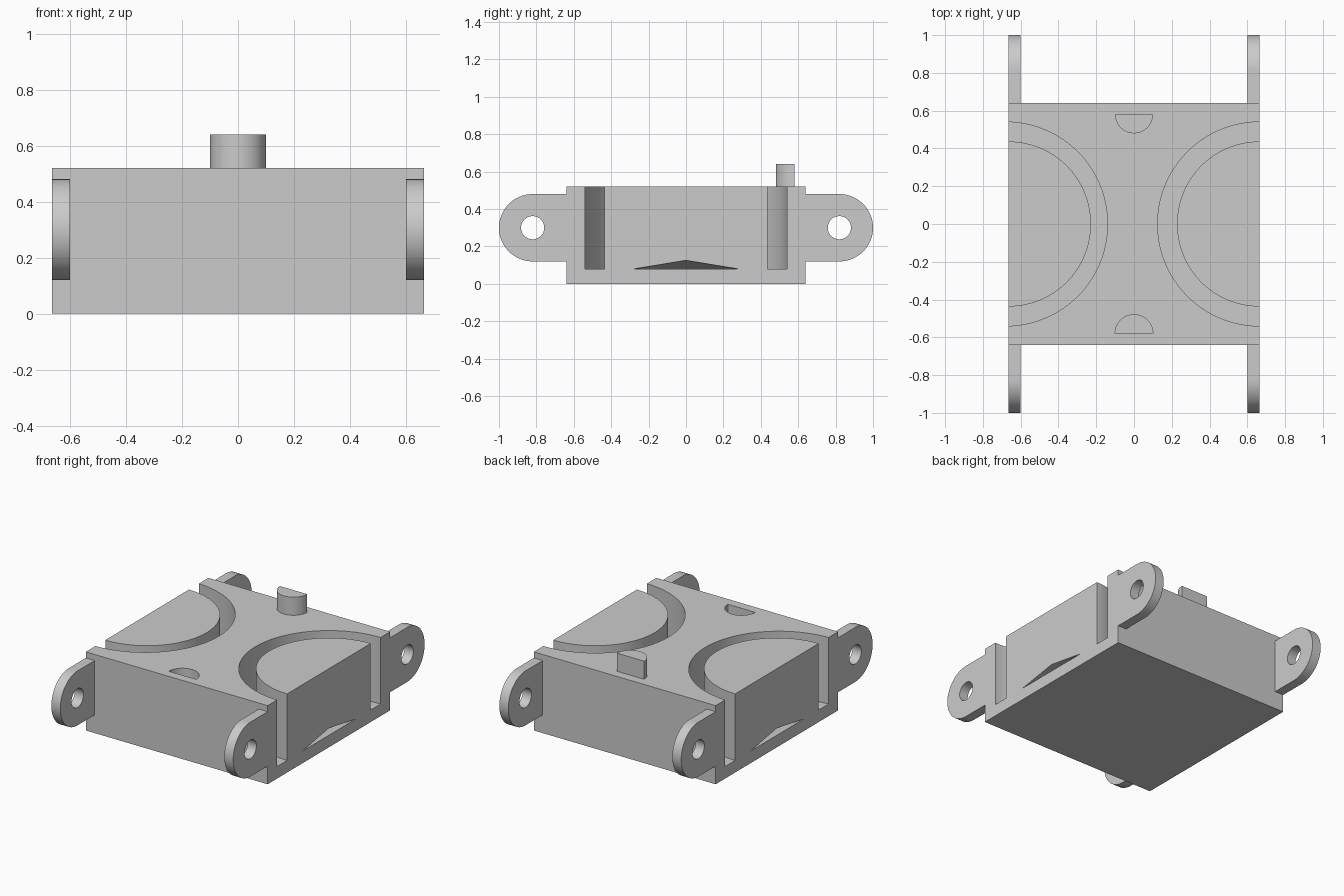
import bpy, bmesh
from math import cos, sin, pi, radians
from mathutils import Matrix, Vector

if "Cube" in bpy.data.objects:
    bpy.data.objects.remove(bpy.data.objects["Cube"])

grey = bpy.data.materials.new("plain grey")
grey.use_nodes = True
grey.diffuse_color = (0.6, 0.6, 0.6, 1)
grey.node_tree.nodes["Principled BSDF"].inputs["Base Color"].default_value = (0.6, 0.6, 0.6, 1)

W, D, H = 0.665, 0.64, 0.52      # body half width, half depth, height
FLOOR = 0.08                     # groove floor height


def finish(bm, name):
    bmesh.ops.recalc_face_normals(bm, faces=bm.faces)
    mesh = bpy.data.meshes.new(name)
    bm.to_mesh(mesh)
    bm.free()
    obj = bpy.data.objects.new(name, mesh)
    mesh.materials.append(grey)
    bpy.context.collection.objects.link(obj)
    return obj


def prism(name, outline, low, high, axis="z"):
    """Extrude a 2D outline along z (outline in x, y) or x (outline in y, z)."""
    def place(a, b, t):
        return (a, b, t) if axis == "z" else (t, a, b)
    bm = bmesh.new()
    face = bm.faces.new([bm.verts.new(place(a, b, low)) for a, b in outline])
    up = bmesh.ops.extrude_face_region(bm, geom=[face])
    verts = [v for v in up["geom"] if isinstance(v, bmesh.types.BMVert)]
    bmesh.ops.translate(bm, verts=verts, vec=place(0, 0, high - low))
    return finish(bm, name)


def arc(cx, cy, r, start, end, steps=48):
    angles = [radians(start + (end - start) * i / steps) for i in range(steps + 1)]
    return [(cx + r * cos(a), cy + r * sin(a)) for a in angles]


def cut(target, cutter):
    cutter.hide_render = True
    mod = target.modifiers.new("cut", "BOOLEAN")
    mod.operation = "DIFFERENCE"
    mod.solver = "EXACT"
    mod.object = cutter
    bpy.context.view_layer.objects.active = target
    bpy.ops.object.modifier_apply(modifier=mod.name)
    bpy.data.objects.remove(cutter)


def smooth(obj):
    bpy.ops.object.select_all(action="DESELECT")
    obj.select_set(True)
    bpy.context.view_layer.objects.active = obj
    bpy.ops.object.shade_smooth_by_angle(angle=radians(30))


# Body block
body = prism("body", [(-W, -D), (W, -D), (W, D), (-W, D)], 0, H)

for side in (-1, 1):
    # Curved groove around each half-round island
    facing = 0 if side < 0 else 180
    outer_x = -0.68 if side < 0 else W
    ring = (arc(outer_x, 0, 0.54, facing - 100, facing + 100, 72)
            + arc(side * W, 0, 0.437, facing + 100, facing - 100, 72))
    cut(body, prism("groove_cutter", ring, FLOOR, H + 0.1))

    # Shallow triangular notch at the foot of each island, tapering inward
    tip = Vector((side * (W - 0.25), 0, FLOOR))
    bm = bmesh.new()
    corners = [Vector((side * W, y, z)) for y, z in ((-0.28, FLOOR), (0.28, FLOOR), (0, 0.126))]
    points = [tip] + [tip + (c - tip) * 1.1 for c in corners]
    bmesh.ops.convex_hull(bm, input=[bm.verts.new(p) for p in points])
    cut(body, finish(bm, "notch_cutter"))

# Half-round socket in the front of the top
cut(body, prism("socket_cutter", arc(0, -0.58, 0.1, 0, 180), H - 0.14, H + 0.1))
smooth(body)

# Half-round peg at the back of the top
smooth(prism("peg", arc(0, 0.58, 0.1, 180, 360), H, H + 0.12))

# Four hinge ears with pin holes
for side, x_name in ((-1, "right"), (1, "left")):
    for end, y_name in ((-1, "front"), (1, "back")):
        outline = [(end * y, z) for y, z in
                   [(D, 0.12)] + arc(0.82, 0.3, 0.18, -90, 90) + [(D, 0.48)]]
        x0, x1 = sorted((side * 0.6, side * W))
        ear = prism(f"{y_name}_{x_name}_ear", outline, x0, x1, "x")
        hole = arc(end * 0.82, 0.3, 0.062, 0, 352.5, 47)
        cut(ear, prism("hole_cutter", hole, x0 - 0.1, x1 + 0.1, "x"))
        smooth(ear)
